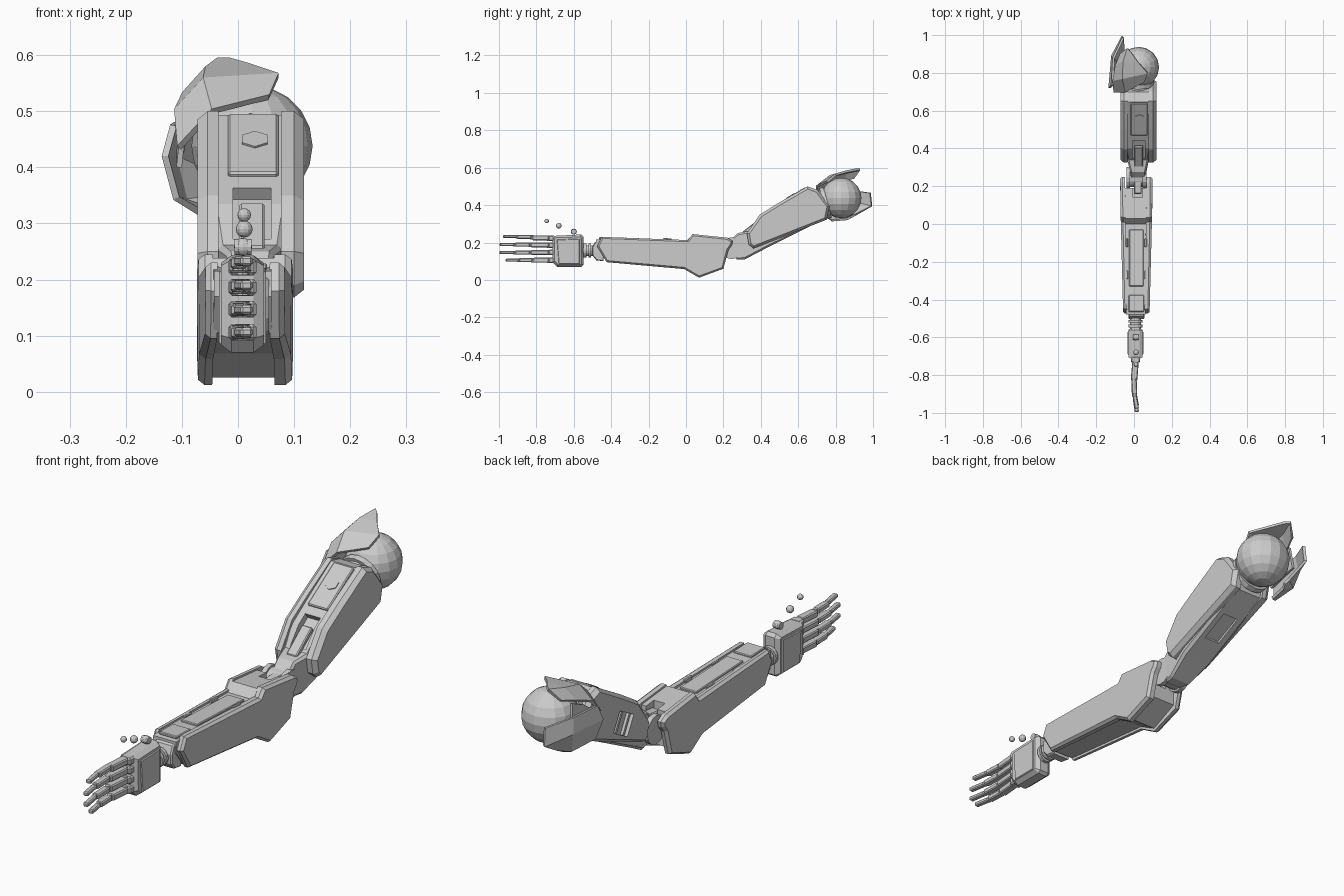
import bpy, bmesh, math
from mathutils import Vector, Matrix

if "Cube" in bpy.data.objects:
    bpy.data.objects.remove(bpy.data.objects["Cube"])

grey = bpy.data.materials.new("light_grey")
grey.diffuse_color = (0.6, 0.6, 0.6, 1)
grey.use_nodes = True
grey.node_tree.nodes["Principled BSDF"].inputs["Base Color"].default_value = grey.diffuse_color


def finish(name, bm):
    bmesh.ops.recalc_face_normals(bm, faces=bm.faces)
    me = bpy.data.meshes.new(name)
    bm.to_mesh(me)
    bm.free()
    me.materials.append(grey)
    ob = bpy.data.objects.new(name, me)
    bpy.context.collection.objects.link(ob)
    return ob


def prism(name, pts, x0, x1, c0=0.0, c1=0.0, warp=None):
    """Side profile (y, z) spanning x0..x1, with chamfers c0 / c1 on its ends."""
    bm = bmesh.new()
    a = [bm.verts.new((x0 + c0, y, z)) for y, z in pts]
    b = [bm.verts.new((x1 - c1, y, z)) for y, z in pts]
    caps = [bm.faces.new(a), bm.faces.new(b[::-1])]
    n = len(pts)
    for i in range(n):
        bm.faces.new((a[i], a[(i + 1) % n], b[(i + 1) % n], b[i]))
    bmesh.ops.recalc_face_normals(bm, faces=bm.faces)
    for cap, c in zip(caps, (c0, c1)):
        if c:
            bmesh.ops.inset_individual(bm, faces=[cap], thickness=c * 0.8, depth=c)
    if warp:
        for v in bm.verts:
            v.co.x = warp(v.co)
    return finish(name, bm)


def box(name, loc, size, rot=(0, 0, 0), bevel=0.0):
    bm = bmesh.new()
    bmesh.ops.create_cube(bm, size=1)
    bmesh.ops.scale(bm, vec=size, verts=bm.verts)
    if bevel:
        bmesh.ops.bevel(bm, geom=bm.edges[:], offset=bevel, segments=1, affect='EDGES')
    ob = finish(name, bm)
    ob.location, ob.rotation_euler = loc, rot
    return ob


def rod(name, p, q, r, r2=None, n=16):
    p, q = Vector(p), Vector(q)
    bm = bmesh.new()
    bmesh.ops.create_cone(bm, cap_ends=True, segments=n, radius1=r,
                          radius2=r if r2 is None else r2, depth=(q - p).length)
    ob = finish(name, bm)
    ob.rotation_euler = (q - p).to_track_quat('Z', 'Y').to_euler()
    ob.location = (p + q) / 2
    return ob


def ball(name, loc, r, u=16, v=10):
    bm = bmesh.new()
    bmesh.ops.create_uvsphere(bm, u_segments=u, v_segments=v, radius=r)
    ob = finish(name, bm)
    ob.location = loc
    return ob


def shell(name, rows, thick):
    """Faceted armour sheet from a grid of points."""
    bm = bmesh.new()
    g = [[bm.verts.new(p) for p in row] for row in rows]
    for r0, r1 in zip(g, g[1:]):
        for i in range(len(r0) - 1):
            bm.faces.new((r0[i], r0[i + 1], r1[i + 1], r1[i]))
    ob = finish(name, bm)
    m = ob.modifiers.new("thickness", 'SOLIDIFY')
    m.thickness, m.offset = thick, 0
    return ob


def cut(ob, loc, size, rot=(0, 0, 0)):
    c = box(ob.name + "_cutter", loc, size, rot)
    c.hide_render = True
    c.hide_viewport = True
    m = ob.modifiers.new("pocket", 'BOOLEAN')
    m.operation, m.object, m.solver = 'DIFFERENCE', c, 'EXACT'


# Forearm: core and two armour side panels, narrowing to the wrist
def taper(co):
    f = 0.82 + 0.18 * min(1, max(0, (co.y + 0.47) / 0.6))
    return 0.012 + (co.x - 0.012) * f


core = [(-.48, .215), (-.42, .222), (0, .205), (.03, .238), (.19, .222), (.19, .08),
        (.07, .025), (-.01, .068), (-.43, .105), (-.48, .17)]
fore = prism("forearm_core", core, -.055, .07, warp=taper)
cut(fore, (.02, .19, .2), (.05, .1, .12))
panel = [(-.45, .23), (.01, .213), (.035, .245), (.22, .226), (.25, .208), (.245, .185),
         (.227, .16), (.2, .06), (.07, .012), (-.01, .058), (-.425, .095), (-.475, .18)]
prism("forearm_panel_left", panel, -.073, -.047, c0=.012, warp=taper)
prism("forearm_panel_right", panel, .066, .098, c1=.012, warp=taper)
box("forearm_wrist_plate", (.012, -.42, .222), (.08, .09, .012), (-.03, 0, 0), .003)
box("forearm_top_plate", (.012, -.18, .214), (.075, .3, .012), (-.04, 0, 0), .003)
for s in (-1, 1):
    for y in (-.27, -.1):
        box("forearm_clip", (.012 + s * .05, y, .213), (.012, .045, .02), (-.04, 0, 0), .003)

# Elbow joint
rod("elbow_axle", (-.035, .245, .17), (.06, .245, .17), .05)
for x in (-.03, .055):
    rod("elbow_disc", (x - .01, .245, .17), (x + .01, .245, .17), .058)
box("elbow_link", (.02, .21, .19), (.042, .1, .045), (.1, 0, 0), .005)

# Upper arm: core with pockets, side panels, cover plate and bolt
arm = [(.24, .215), (.275, .25), (.34, .262), (.4, .335), (.5, .402), (.645, .493), (.7, .48),
       (.755, .4), (.74, .325), (.42, .165), (.315, .11), (.27, .11)]


def arm_taper(co):
    f = 0.55 + 0.45 * min(1, max(0, (co.y - .27) / .12))
    return 0.022 + (co.x - 0.022) * f


upper = prism("upper_arm_core", arm, -.05, .092, .012, .012, warp=arm_taper)
cut(upper, (.025, .39, .325), (.068, .13, .05), (.62, 0, 0))
cut(upper, (.022, .57, .235), (.07, .13, .03), (.44, 0, 0))
side = [(.335, .19), (.325, .25), (.395, .35), (.5, .415), (.65, .5), (.705, .48),
        (.768, .395), (.752, .322), (.36, .168)]
left = prism("upper_arm_panel_left", side, -.072, -.035, c0=.018)
cut(left, (-.072, .5, .3), (.03, .1, .085), (.5, 0, 0))
for y in (.475, .525):
    box("vent_slat", (-.062, y, .3 + (y - .5) * .5), (.012, .012, .085), (.5, 0, 0))
prism("upper_arm_panel_right", side, .077, .118, c1=.018)
box("upper_arm_cover", (.027, .556, .438), (.09, .2, .014), (.56, 0, 0), .004)
d = Vector((0, -math.sin(.56), math.cos(.56)))
p = Vector((.03, .56, .446))
rod("cover_bolt", p - d * .01, p + d * .006, .026, n=6)
box("upper_arm_tongue", (.025, .36, .29), (.045, .13, .02), (.66, 0, 0), .004)

# Shoulder ball and neck rings
ball("shoulder_ball", (.025, .83, .438), .108)
rod("shoulder_neck", (.022, .7, .4), (.025, .8, .43), .07)
rod("shoulder_ring", (.022, .735, .408), (.022, .757, .414), .085)

# Shoulder armour: upper hood and outer side guard
shell("shoulder_hood", [
    [(-.105, .70, .435), (-.045, .70, .500), (.055, .755, .525)],
    [(-.110, .76, .500), (-.060, .77, .555), (.072, .80, .563)],
    [(-.095, .84, .530), (-.055, .86, .575), (.020, .86, .580)],
    [(-.070, .90, .545), (-.035, .93, .590), (-.015, .91, .590)]], .012)
shell("shoulder_side_guard", [
    [(-.115, .735, .475), (-.130, .72, .420), (-.110, .74, .345), (-.065, .78, .318)],
    [(-.108, .880, .480), (-.115, .89, .420), (-.095, .87, .340), (-.055, .86, .325)],
    [(-.058, .985, .465), (-.060, .993, .395), (-.050, .90, .345), (-.045, .88, .335)]], .012)
shell("shoulder_back_bridge", [
    [(-.100, .72, .445), (-.100, .80, .500), (-.090, .86, .525)],
    [(-.105, .73, .400), (-.105, .80, .420), (-.100, .87, .430)]], .01)

# Wrist
prism("wrist_cap", [(-.47, .21), (-.49, .2), (-.503, .17), (-.5, .13), (-.48, .105), (-.44, .1),
                    (-.44, .21)], -.03, .055, .006, .006)
rod("wrist_shaft", (.008, -.56, .157), (.008, -.45, .157), .028)
for y in (-.515, -.54):
    rod("wrist_ring", (.008, y - .007, .157), (.008, y + .007, .157), .037)

# Palm with side plates
palm = [(-.715, .235), (-.56, .243), (-.548, .23), (-.548, .08), (-.56, .07), (-.69, .07),
        (-.715, .095)]
prism("palm", palm, -.03, .046, .018, .018)
plate = [(-.69, .215), (-.57, .22), (-.57, .085), (-.68, .085)]
prism("palm_plate_outer", plate, .04, .05, c1=.004)
prism("palm_plate_inner", plate, -.034, -.025, c0=.004)

# Four fingers, each three phalanges on knuckle pins
for z, tip, dz in ((.222, -.98, .012), (.186, -.998, .004), (.147, -.998, -.001),
                   (.106, -.965, 0)):
    box("knuckle_block", (.008, -.717, z), (.05, .035, .03), bevel=.006)
    L = tip + .73
    path = [Vector((.008, -.73, z)), Vector((0, -.73 + L * .38, z + dz * .5)),
            Vector((.003, -.73 + L * .7, z + dz * .8)), Vector((.016, tip, z + dz))]
    for i in range(3):
        a, b = path[i], path[i + 1]
        w = .034 - .006 * i
        v = b - a
        box("finger_segment", (a + b) / 2, (w, v.length * .93, w * .76),
            (0, 0, math.atan2(v.x, -v.y)), .004)
        rod("finger_pin", a - Vector((0, 0, w * .42)), a + Vector((0, 0, w * .42)), w * .36, n=8)

# Thumb joints
ball("thumb_tip_joint", (.011, -.745, .315), .012, 12, 8)
ball("thumb_mid_joint", (.011, -.68, .29), .015, 12, 8)
ball("thumb_base_joint", (.009, -.6, .258), .016, 12, 8)
rod("thumb_base_socket", (-.006, -.6, .258), (.024, -.6, .258), .014, n=12)
